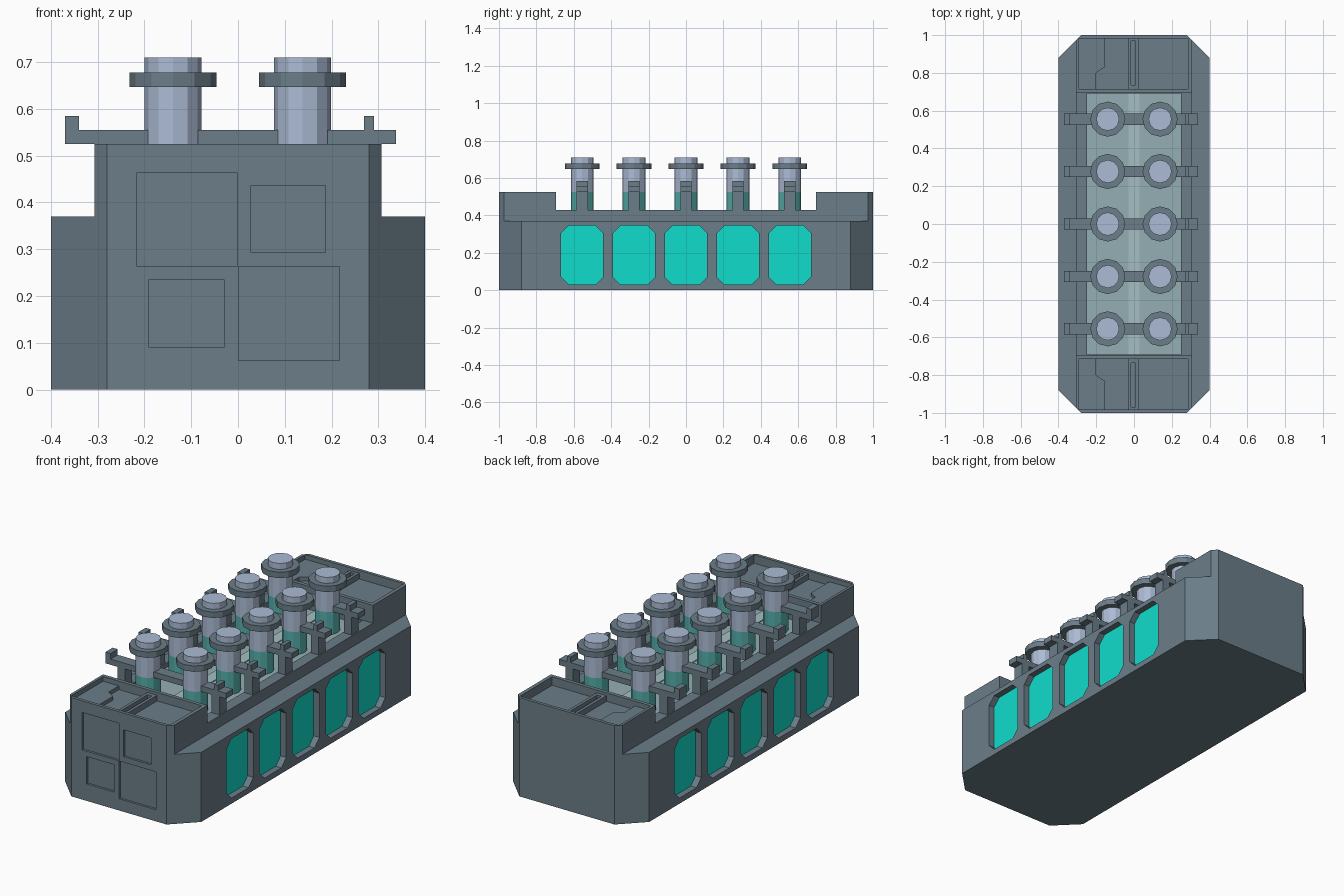
import bpy, bmesh
from math import cos, sin, tau

if "Cube" in bpy.data.objects:
    bpy.data.objects.remove(bpy.data.objects["Cube"])

ROWS = [-0.555, -0.278, 0.0, 0.278, 0.555]
COLS = [-0.139, 0.138]


def material(name, rgb):
    m = bpy.data.materials.new(name)
    m.diffuse_color = (*rgb, 1)
    m.use_nodes = True
    m.node_tree.nodes["Principled BSDF"].inputs["Base Color"].default_value = m.diffuse_color
    return m


SLATE = material("slate", (0.147, 0.205, 0.246))
TEAL = material("teal", (0.005, 0.72, 0.60))
GLASS = material("tube_glass", (0.09, 0.42, 0.40))
FLUID = material("pale_fluid", (0.30, 0.43, 0.46))
STEEL = material("pale_steel", (0.41, 0.50, 0.66))


def prism(axis, pts, lo, hi):
    """Profile extruded along one axis; the profile uses the other two in order."""
    return axis, pts, lo, hi


def box(x0, x1, y0, y1, z0, z1):
    return prism("z", [(x0, y0), (x1, y0), (x1, y1), (x0, y1)], z0, z1)


def disc(x, y, r, z0, z1, n=12):
    return prism("z", [(x + r * cos(tau * i / n), y + r * sin(tau * i / n)) for i in range(n)], z0, z1)


def build(name, prisms, mat=None):
    bm = bmesh.new()
    for axis, pts, lo, hi in prisms:
        def ring(d):
            place = {"x": lambda a, b: (d, a, b), "y": lambda a, b: (a, d, b), "z": lambda a, b: (a, b, d)}[axis]
            return [bm.verts.new(place(a, b)) for a, b in pts]
        low, high = ring(lo), ring(hi)
        bm.faces.new(low)
        bm.faces.new(high)
        for i in range(len(pts)):
            j = (i + 1) % len(pts)
            bm.faces.new((low[i], low[j], high[j], high[i]))
    bmesh.ops.recalc_face_normals(bm, faces=bm.faces)
    me = bpy.data.meshes.new(name)
    bm.to_mesh(me)
    bm.free()
    if mat:
        me.materials.append(mat)
    ob = bpy.data.objects.new(name, me)
    bpy.context.collection.objects.link(ob)
    return ob


def cut(target, prisms):
    cutter = build("cutter", prisms, SLATE)
    cutter.hide_render = True
    mod = target.modifiers.new("cut", "BOOLEAN")
    mod.operation, mod.solver, mod.object = "DIFFERENCE", "EXACT", cutter
    bpy.context.view_layer.objects.active = target
    bpy.ops.object.modifier_apply(modifier=mod.name)
    bpy.data.objects.remove(cutter)


def window_shape(y):
    w, z0, z1, c = 0.112, 0.03, 0.345, 0.04
    return [(y - w + c, z0), (y + w - c, z0), (y + w, z0 + c), (y + w, z1 - c),
            (y + w - c, z1), (y - w + c, z1), (y - w, z1 - c), (y - w, z0 + c)]


# Body: chamfered block, then cut side ledges, middle drop and fluid tray
outline = [(0.28, -1), (0.4, -0.88), (0.4, 0.88), (0.28, 1),
           (-0.28, 1), (-0.4, 0.88), (-0.4, -0.88), (-0.28, -1)]
body = build("body", [prism("z", outline, 0, 0.525)], SLATE)
cut(body, [box(0.307, 0.6, -1.2, 1.2, 0.37, 0.7), box(-0.6, -0.307, -1.2, 1.2, 0.37, 0.7)])
cut(body, [box(-0.5, 0.5, -0.695, 0.695, 0.43, 0.7)])
cut(body, [box(-0.248, 0.248, -0.69, 0.69, 0.395, 0.6)])

# Shallow trays in the tops of both end blocks
cut(body, [box(-0.293, 0.287, min(s * 0.715, s * 0.983), max(s * 0.715, s * 0.983), 0.48, 0.7) for s in (-1, 1)])

# Side window recesses
cut(body, [prism("x", window_shape(y), *sorted((s * 0.365, s * 0.5))) for y in ROWS for s in (-1, 1)])

# Four inset panels on the front face
cut(body, [box(x0, x1, -1.1, -0.988, z0, z1) for x0, x1, z0, z1 in (
    (-0.217, -0.001, 0.264, 0.463), (0.028, 0.187, 0.293, 0.436),
    (-0.19, -0.03, 0.09, 0.235), (0.001, 0.217, 0.062, 0.263))])

# Window panes
build("window_panes", [prism("x", window_shape(y), *sorted((s * 0.36, s * 0.367)))
                       for y in ROWS for s in (-1, 1)], TEAL)

# Stepped shelf and grooved rail inside each end tray
for s, label in ((-1, "front"), (1, "rear")):
    shelf = [(-0.295, 0.713), (-0.2, 0.713), (-0.2, 0.8), (-0.155, 0.83), (-0.155, 0.985), (-0.295, 0.985)]
    build(label + "_tray_shelf", [prism("z", [(x, s * y) for x, y in shelf], 0.475, 0.5)], SLATE)
    rail = build(label + "_tray_rail", [box(-0.033, 0.025, *sorted((s * 0.713, s * 0.985)), 0.475, 0.51)], SLATE)
    cut(rail, [box(-0.017, 0.009, *sorted((s * 0.735, s * 0.968)), 0.49, 0.6)])

# Fluid surface with a lighter centre strip
build("fluid_surface", [box(-0.248, 0.248, -0.69, 0.69, 0.39, 0.405)], FLUID)
build("centre_strip", [box(-0.03, 0.03, -0.69, 0.69, 0.395, 0.41)],
      material("light_fluid", (0.38, 0.52, 0.54)))

# Tubes: teal lower section, steel plunger, dark collar
spots = [(x, y) for x in COLS for y in ROWS]
build("tube_bases", [disc(x, y, 0.061, 0.395, 0.525) for x, y in spots], GLASS)
build("plungers", [disc(x, y, 0.061, 0.525, 0.71) for x, y in spots], STEEL)
build("collars", [disc(x, y, 0.093, 0.647, 0.678) for x, y in spots], SLATE)

# Brackets: cross arm with end tab, inner tab and two legs
for i, y in enumerate(ROWS):
    a, b = y - 0.03, y + 0.03
    build(f"bracket_{i + 1}", [
        box(-0.37, 0.338, a, b, 0.525, 0.555),
        box(-0.37, -0.34, a, b, 0.555, 0.585),
        box(0.269, 0.291, a, b, 0.555, 0.585),
        box(0.255, 0.3, a, b, 0.43, 0.525),
        box(-0.3, -0.255, a, b, 0.43, 0.525)], SLATE)
